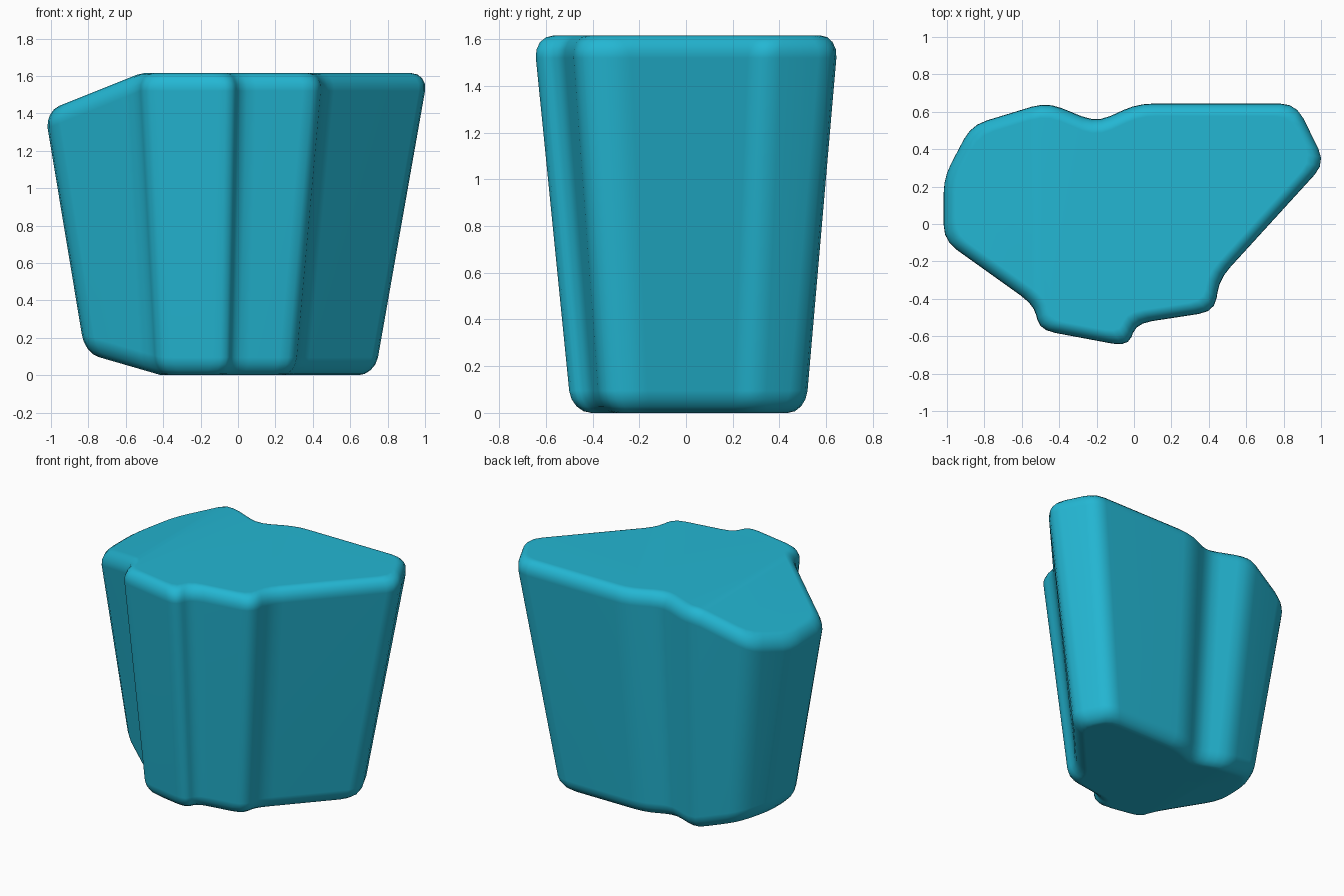
import bpy, bmesh, math
from mathutils import Vector

if "Cube" in bpy.data.objects:
    bpy.data.objects.remove(bpy.data.objects["Cube"])

H = 1.615           # overall height
RIM_D, RIM_Z = 0.075, 0.095   # rim bevel depth and height
ROUND = 0.085       # cut length of rounded corners
ARC = 4             # points per rounded corner

# Top outline, counter-clockwise, sharp corners
OUT = [Vector(p) for p in [
    (-0.54, -0.44), (-0.51, -0.575), (-0.03, -0.665), (0.015, -0.54),
    (0.44, -0.475), (0.465, -0.30), (1.04, 0.33), (0.88, 0.652),
    (0.02, 0.652), (-0.20, 0.55), (-0.47, 0.66), (-0.88, 0.535),
    (-1.03, 0.25), (-1.03, -0.09)]]
FRONT, BACK = 0, 10  # corners joined by the crease of the sloped shoulder


def taper(p, z):
    """Shrink the outline towards the foot."""
    s = z / H
    a, c = 0.762 + 0.238 * s, 0.77 + 0.23 * s
    return Vector((p.x * a - 0.038 * (1 - s), p.y * c + 0.01 * (1 - s)))


def ring(z, inset):
    """Mitre-inset outline with rounded corners at height z."""
    pts = [taper(p, z) for p in OUT]
    n = len(pts)
    new = []
    for i, p in enumerate(pts):
        a = (p - pts[i - 1]).normalized()
        b = (pts[(i + 1) % n] - p).normalized()
        na, nb = Vector((-a.y, a.x)), Vector((-b.y, b.x))
        new.append(p + (na + nb) * inset / (1 + na.dot(nb)))
    res = []
    for i, p in enumerate(new):
        e0, e1 = new[i - 1] - p, new[(i + 1) % n] - p
        q0 = p + e0.normalized() * min(ROUND, e0.length * 0.42)
        q1 = p + e1.normalized() * min(ROUND, e1.length * 0.42)
        for k in range(ARC):
            t = k / (ARC - 1)
            res.append(q0 * (1 - t) ** 2 + p * 2 * t * (1 - t) + q1 * t * t)
    return res


def shoulder(x, z):
    """Height change that slopes the left part of top and underside."""
    if z > H / 2:
        return -0.40 * max(0, -0.52 - x)
    return 0.29 * max(0, -0.41 - x)


# Loft: rounded foot rim, tapered wall, rounded top rim
steps = [math.pi / 2 * k / 4 for k in range(5)]
levels = [(RIM_Z * (1 - math.cos(t)), RIM_D * (1 - math.sin(t))) for t in steps]
levels += [(H - z, d) for z, d in reversed(levels)]
bm = bmesh.new()
rings = []
for z, d in levels:
    rings.append([bm.verts.new((p.x, p.y, z + shoulder(p.x, z)))
                  for p in ring(z, d)])
n = len(rings[0])
for lo, hi in zip(rings, rings[1:]):
    for i in range(n):
        j = (i + 1) % n
        bm.faces.new((lo[i], lo[j], hi[j], hi[i]))

# Caps, each split along the shoulder crease
f, b = FRONT * ARC + 1, BACK * ARC + 2
for r, flip in ((rings[0], True), (rings[-1], False)):
    for face in (r[f:b + 1], r[b:] + r[:f + 1]):
        bm.faces.new(face[::-1] if flip else face)
bmesh.ops.recalc_face_normals(bm, faces=bm.faces)

mesh = bpy.data.meshes.new("rock")
bm.to_mesh(mesh)
bm.free()
rock = bpy.data.objects.new("rock", mesh)
bpy.context.collection.objects.link(rock)
mat = bpy.data.materials.new("turquoise")
mat.diffuse_color = (0.017, 0.47, 0.65, 1)
mat.use_nodes = True
mat.node_tree.nodes["Principled BSDF"].inputs["Base Color"].default_value = mat.diffuse_color
mesh.materials.append(mat)

# Smooth rims with flat-looking main faces
bpy.context.view_layer.objects.active = rock
rock.select_set(True)
bpy.ops.object.shade_smooth_by_angle(angle=math.radians(40))
wn = rock.modifiers.new("weighted", 'WEIGHTED_NORMAL')
wn.keep_sharp = True
